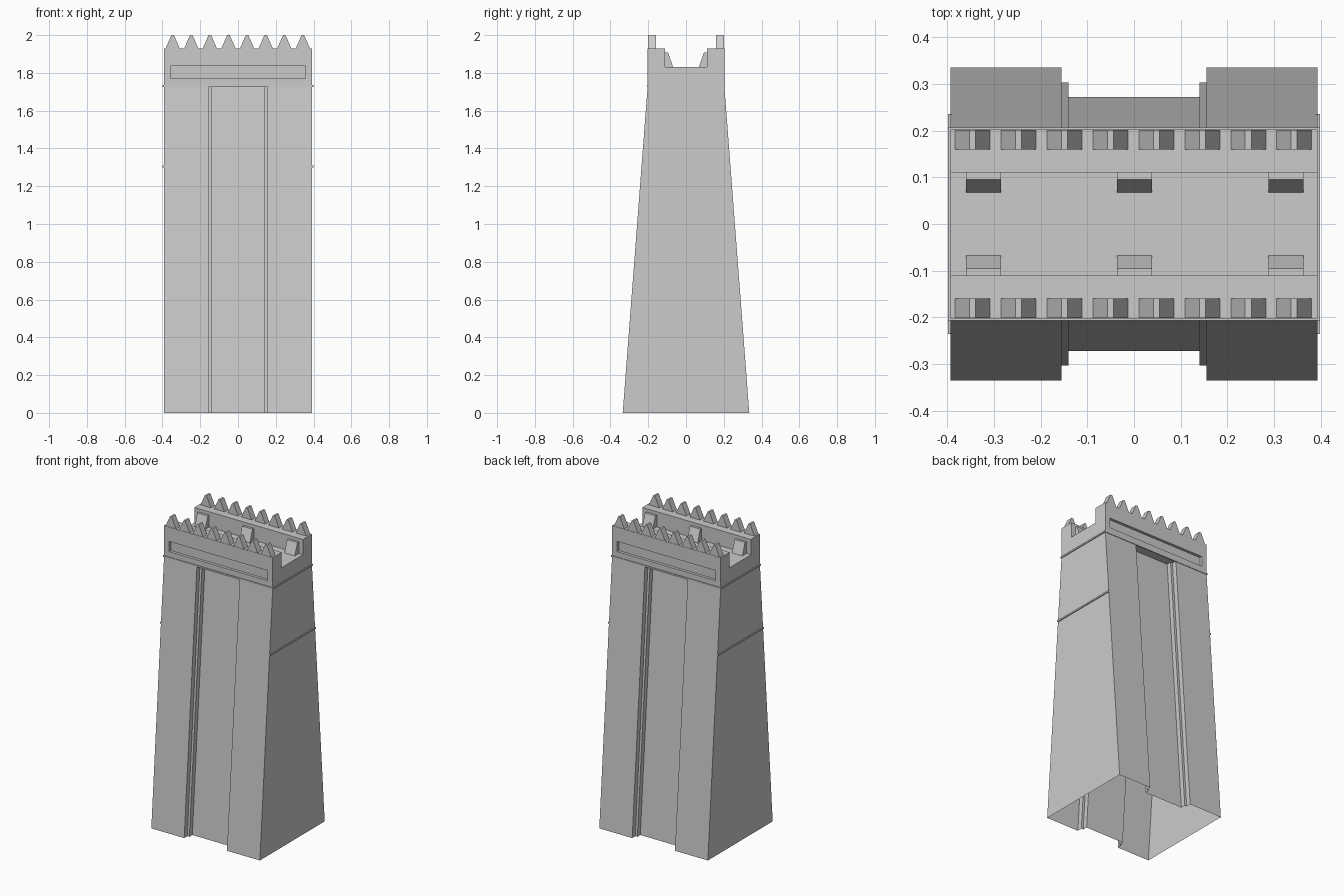
import bpy, bmesh

if "Cube" in bpy.data.objects:
    bpy.data.objects.remove(bpy.data.objects["Cube"])

W = 0.393          # half width of tower
ZB = 1.73          # height of the string course under the parapet
YT = 0.203         # half depth of the head
TAPER = 0.335 - YT


def make(name, build):
    bm = bmesh.new()
    build(bm)
    bmesh.ops.remove_doubles(bm, verts=bm.verts, dist=1e-5)
    bmesh.ops.recalc_face_normals(bm, faces=bm.faces)
    me = bpy.data.meshes.new(name)
    bm.to_mesh(me)
    bm.free()
    ob = bpy.data.objects.new(name, me)
    bpy.context.collection.objects.link(ob)
    return ob


def poly(bm, pts):
    return bm.faces.new([bm.verts.new(p) for p in pts])


def prism(name, pts, to3d, a, b):
    """Closed prism: 2D profile swept from a to b."""
    def build(bm):
        A = [bm.verts.new(to3d(p, a)) for p in pts]
        B = [bm.verts.new(to3d(p, b)) for p in pts]
        bm.faces.new(A)
        bm.faces.new(B[::-1])
        for i in range(len(pts)):
            j = (i + 1) % len(pts)
            bm.faces.new((A[j], A[i], B[i], B[j]))
    return make(name, build)


def box(name, x0, x1, y0, y1, z0, z1):
    return prism(name, [(x0, y0), (x1, y0), (x1, y1), (x0, y1)],
                 lambda p, z: (p[0], p[1], z), z0, z1)


# Tapered hollow shaft with a stepped niche front and back, open underneath
def shaft(bm):
    half = [(W, .335), (.155, .335), (.155, .303), (.14, .303), (.14, .272)]
    back = half + [(-x, y) for x, y in reversed(half)]
    ring = back + [(-x, -y) for x, y in back]

    def top(x, y):
        return (x, y - TAPER if y > 0 else y + TAPER, ZB)
    n = len(ring)
    for i in range(n):
        p, q = ring[i], ring[(i + 1) % n]
        poly(bm, [(*p, 0), (*q, 0), top(*q), top(*p)])
    for s in (-1, 1):  # niche ceilings
        poly(bm, [top(x, s * y) for x, y in back[1:-1]])


make("tower_shaft", shaft)


# Parapet head: U-shaped walkway with a sunken panel front and back
def head(bm):
    up = [(YT, ZB), (YT, 1.93), (.11, 1.93), (.11, 1.83)]
    prof = up + [(-y, z) for y, z in reversed(up)]
    for s in (-1, 1):
        poly(bm, [(s * W, y, z) for y, z in prof])
    for i in range(1, 6):
        (y0, z0), (y1, z1) = prof[i], prof[i + 1]
        poly(bm, [(-W, y0, z0), (W, y0, z0), (W, y1, z1), (-W, y1, z1)])
    for s in (-1, 1):
        def rect(x, z0, z1, y):
            return [(-x, s * y, z0), (x, s * y, z0), (x, s * y, z1), (-x, s * y, z1)]
        loops = [rect(W, ZB, 1.93, YT), rect(.357, 1.77, 1.836, YT),
                 rect(.357, 1.77, 1.836, YT - .018)]
        for a, b in zip(loops, loops[1:]):
            for i in range(4):
                j = (i + 1) % 4
                poly(bm, [a[i], a[j], b[j], b[i]])
        poly(bm, loops[2])


make("parapet_head", head)

# String course round the shaft, and a shorter strip on each flank
r = .005
for s, side in ((-1, "left"), (1, "right")):
    xs = sorted((s * (W - .003), s * .399))
    box("string_course_" + side, *xs, -.207, .207, ZB - r, ZB + r)
    box("flank_strip_" + side, *xs, -.236, .236, 1.305 - r, 1.305 + r)
for s, side in ((-1, "front"), (1, "back")):
    ys = sorted((s * (YT - .003), s * .207))
    box("string_course_" + side, -.399, .399, *ys, ZB - r, ZB + r)

# Battlement teeth and sloped inner steps along both parapets
for s, side in ((-1, "front"), (1, "back")):
    for i in range(8):
        c = -.346 + i * .0985
        prism(f"battlement_{side}_{i}",
              [(c - .0375, 1.93), (c + .0375, 1.93), (c + .0065, 2), (c - .0065, 2)],
              lambda p, y: (p[0], y, p[1]), s * .16, s * .201)
    for i, c in enumerate((-.323, .001, .326)):
        prism(f"step_block_{side}_{i}",
              [(s * .11, 1.83), (s * .068, 1.83), (s * .095, 1.908), (s * .11, 1.908)],
              lambda p, x: (x, p[0], p[1]), c - .0375, c + .0375)
